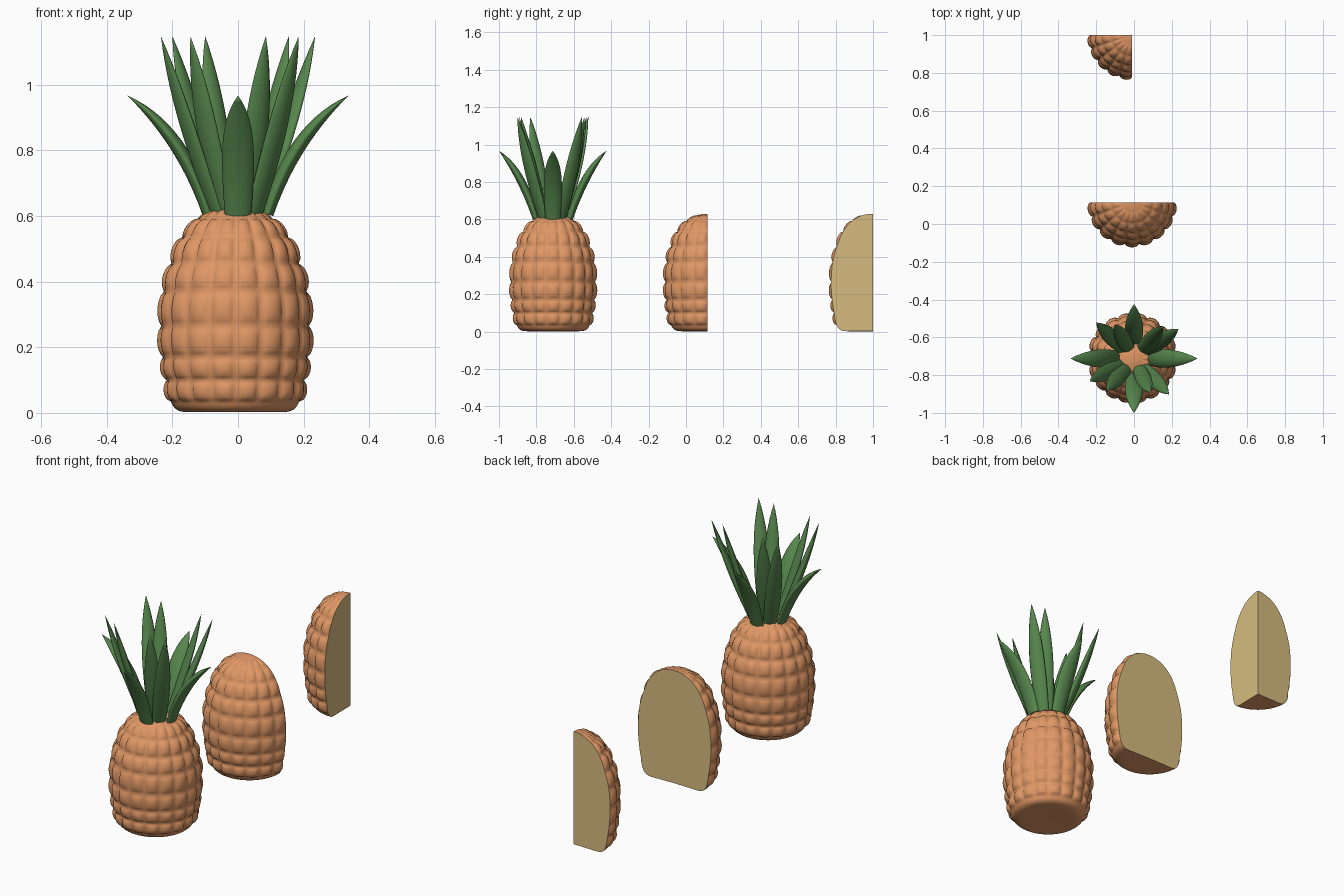
import bpy, bmesh
from math import sin, cos, pi
from mathutils import Vector

cube = bpy.data.objects.get("Cube")
if cube:
    bpy.data.objects.remove(cube)


def material(name, rgb):
    m = bpy.data.materials.new(name)
    m.use_nodes = True
    m.diffuse_color = (*rgb, 1)
    node = m.node_tree.nodes["Principled BSDF"]
    node.inputs["Base Color"].default_value = (*rgb, 1)
    node.inputs["Roughness"].default_value = 0.8
    return m


RIND = material("orange rind", (0.74, 0.31, 0.13))
FLESH = material("pale yellow flesh", (0.67, 0.50, 0.21))
LEAF = material("leaf green", (0.095, 0.24, 0.075))


def finish(name, bm, mats):
    bmesh.ops.recalc_face_normals(bm, faces=bm.faces)
    mesh = bpy.data.meshes.new(name)
    bm.to_mesh(mesh)
    bm.free()
    for m in mats:
        mesh.materials.append(m)
    ob = bpy.data.objects.new(name, mesh)
    bpy.context.collection.objects.link(ob)
    return ob


# Body profile (radius, height); each span from RIM on is one row of scales
PROFILE = [(0, 0.004), (0.09, 0.003), (0.165, 0.005), (0.195, 0.035), (0.208, 0.10),
           (0.219, 0.17), (0.224, 0.265), (0.216, 0.37), (0.193, 0.455),
           (0.16, 0.535), (0.112, 0.592), (0.055, 0.622), (0, 0.63)]
RIM = 3
STEPS = 7      # mesh steps per scale
BUMP = 0.016   # scale height


def profile_samples():
    """Smooth profile points with outward normals and scale heights."""
    pts = [Vector(p) for p in PROFILE]
    pts = [Vector((-pts[1].x, pts[1].y))] + pts + [Vector((-pts[-2].x, pts[-2].y))]
    out = []
    for i in range(len(PROFILE) - 1):
        a, b, c, d = pts[i:i + 4]
        last = i == len(PROFILE) - 2
        fade = 0 if i < RIM else min(1, (len(PROFILE) - 2 - i) / 3)
        for s in range(STEPS + last):
            t = s / STEPS
            p = 0.5 * (2 * b + (c - a) * t + (2 * a - 5 * b + 4 * c - d) * t * t
                       + (3 * b - a - 3 * c + d) * t ** 3)
            tan = ((c - a) + 2 * (2 * a - 5 * b + 4 * c - d) * t
                   + 3 * (3 * b - a - 3 * c + d) * t * t).normalized()
            out.append((p, Vector((tan.y, -tan.x)), BUMP * fade * abs(sin(pi * t)) ** 0.6))
    return out


def fruit(name, x, y, start, sweep, columns, phase=0):
    """Revolved scaly body; a partial sweep gets flat flesh cuts."""
    bm = bmesh.new()
    samples = profile_samples()
    bottom = bm.verts.new((x, y, PROFILE[0][1]))
    top = bm.verts.new((x, y, PROFILE[-1][1]))
    full = sweep > 6
    count = columns * STEPS
    strips = []
    for j in range(count if full else count + 1):
        a = start + sweep * j / count
        wave = abs(sin(pi * (j / STEPS + phase))) ** 0.6
        strip = [bottom]
        for p, n, height in samples[1:-1]:
            q = p + n * height * wave
            strip.append(bm.verts.new((x + q.x * cos(a), y + q.x * sin(a), q.y)))
        strips.append(strip + [top])
    if full:
        strips.append(strips[0])
    for s, t in zip(strips, strips[1:]):
        for k in range(len(s) - 1):
            ring = list(dict.fromkeys([s[k], t[k], t[k + 1], s[k + 1]]))
            bm.faces.new(ring).smooth = True
    # Flat cut surfaces
    if not full:
        first, final = strips[0], strips[-1]
        straight = abs(sweep - pi) < 0.01
        loops = [first + final[-2:0:-1]] if straight else [first, final]
        for loop in loops:
            face = bm.faces.new(loop)
            face.material_index = 1
            for e in face.edges:
                e.smooth = False
    return finish(name, bm, [RIND] if full else [RIND, FLESH])


def leaf(name, tip, base_radius, bend, width):
    """Tapered lens-section blade swept along a curve away from the crown."""
    bm = bmesh.new()
    centre = Vector((0, -0.712, 0))
    flat = Vector((tip[0], tip[1], 0))
    out = flat.normalized()
    side = Vector((-out.y, out.x, 0))
    p0 = out * base_radius + Vector((0, 0, 0.605))
    p1 = out * bend[0] + Vector((0, 0, bend[1]))
    p2 = flat + Vector((0, 0, tip[2]))
    rings, sides, n = [], 12, 14
    for i in range(n):
        t = i / n
        p = p0 * (1 - t) ** 2 + p1 * 2 * t * (1 - t) + p2 * t * t + centre
        normal = ((p1 - p0) * (1 - t) + (p2 - p1) * t).normalized().cross(side)
        w = width / 2 * (0.8 + 0.8 * t) * (1 - t ** 2.2)
        ring = []
        for k in range(sides):
            a = 2 * pi * k / sides
            thick = sin(a) * abs(sin(a)) ** 0.4 * 0.45
            ring.append(bm.verts.new(p + side * (w * cos(a)) + normal * (w * thick)))
        rings.append(ring)
    end = bm.verts.new(p2 + centre)
    for r, s in zip(rings, rings[1:] + [None]):
        for k in range(sides):
            m = (k + 1) % sides
            corners = [r[k], r[m], s[m], s[k]] if s else [r[k], r[m], end]
            bm.faces.new(corners).smooth = True
    bm.faces.new(rings[0])
    return finish(name, bm, [LEAF])


# Whole fruit, half and quarter
fruit("whole_fruit_body", -0.008, -0.71, -pi / 2, 2 * pi, 18)
fruit("half_fruit", -0.01, 0.115, pi, pi, 9)
fruit("quarter_fruit", -0.01, 1.0, pi, pi / 2, 5)

# Four low outer leaves that arch outward
for i, (dx, dy) in enumerate([(0.337, 0), (0, 0.288), (-0.337, 0), (0, -0.288)]):
    leaf(f"outer_leaf_{i + 1}", (dx, dy, 0.967), 0.09, (0.165, 0.85), 0.1)

# Eight tall upright leaves
TIPS = [(-0.2, 0.19), (-0.1, 0.18), (0.235, 0.155), (0.155, 0.17),
        (-0.235, -0.12), (-0.145, -0.17), (0.185, -0.19), (0.085, -0.18)]
for i, (dx, dy) in enumerate(TIPS):
    reach = Vector((dx, dy)).length
    leaf(f"tall_leaf_{i + 1}", (dx, dy, 1.148), reach * 0.27,
         (reach * 0.63 + 0.015, 0.88), 0.085)
